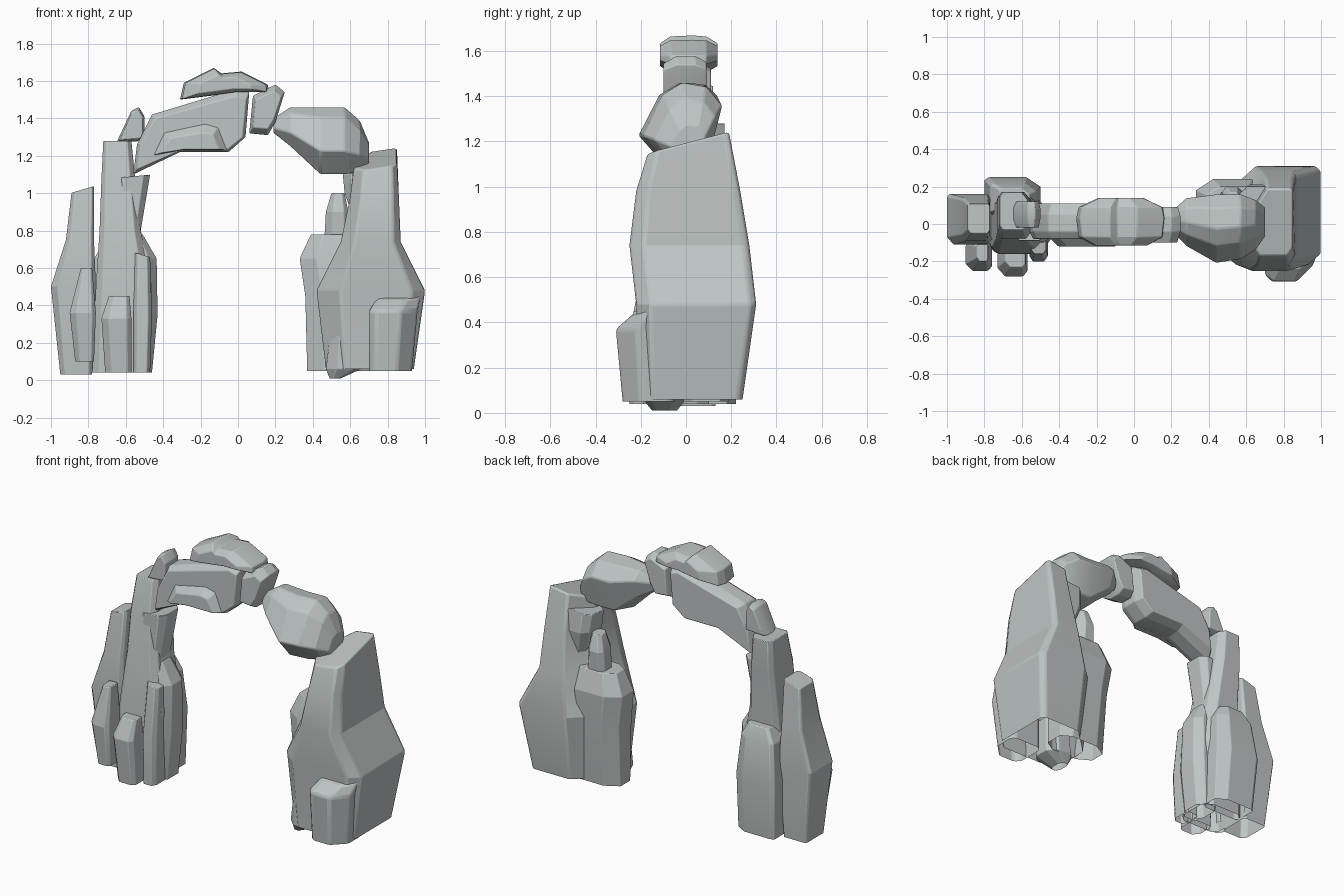
import bpy, bmesh, math

rock_mat = bpy.data.materials.new("grey stone")
rock_mat.diffuse_color = (0.52, 0.56, 0.555, 1)


def loft(name, rings, cap_start, bevel):
    """Skin a list of equal-length point rings into one rock."""
    bm = bmesh.new()
    vr = [[bm.verts.new(p) for p in ring] for ring in rings]
    n = len(vr[0])
    for a, b in zip(vr, vr[1:]):
        for i in range(n):
            j = (i + 1) % n
            bm.faces.new((a[i], a[j], b[j], b[i]))
    bm.faces.new(vr[-1])
    start = bm.faces.new(vr[0][::-1])
    bmesh.ops.recalc_face_normals(bm, faces=bm.faces)
    if not cap_start:
        bm.faces.remove(start)
    me = bpy.data.meshes.new(name)
    bm.to_mesh(me)
    bm.free()
    me.materials.append(rock_mat)
    ob = bpy.data.objects.new(name, me)
    bpy.context.collection.objects.link(ob)
    bpy.context.view_layer.objects.active = ob
    ob.select_set(True)
    mod = ob.modifiers.new("worn_edges", "BEVEL")
    mod.width, mod.segments, mod.limit_method = bevel, 2, 'ANGLE'
    mod.angle_limit = math.radians(25)
    bpy.ops.object.shade_smooth_by_angle(angle=math.radians(15))
    ob.select_set(False)
    return ob


def pillar(name, sections, cut=(.3, .2, .3, .2), slope=(0, 0), bevel=.004):
    """Upright rock, open below. Sections: z, x0, x1, y0, y1; slope tilts the top.
    cut: corner chamfers front-left, front-right, back-right, back-left."""
    rings = []
    for k, (z, x0, x1, y0, y1) in enumerate(sections):
        w, d = x1 - x0, y1 - y0
        a, b, c, e = cut
        pts = [(x0 + a * w, y0), (x1 - b * w, y0), (x1, y0 + b * d), (x1, y1 - c * d),
               (x1 - c * w, y1), (x0 + e * w, y1), (x0, y1 - e * d), (x0, y0 + a * d)]
        sx, sy = slope if k == len(sections) - 1 else (0, 0)
        mx, my = (x0 + x1) / 2, (y0 + y1) / 2
        rings.append([(x, y, z + sx * (x - mx) + sy * (y - my)) for x, y in pts])
    return loft(name, rings, False, bevel)


def boulder(name, outline, layers, bevel=.005):
    """Spanning rock from a front outline (x, z). Layers: y, x scale, z scale, z shift."""
    n = len(outline)
    cx = sum(p[0] for p in outline) / n
    cz = sum(p[1] for p in outline) / n
    rings = [[(cx + (x - cx) * sx, y, cz + (z - cz) * sz + dz) for x, z in outline]
             for y, sx, sz, dz in layers]
    return loft(name, rings, True, bevel)


def span(name, section, stations, bevel=.008):
    """Spanning rock: a unit (y, z) section carried along x. Stations: x, z0, z1, y0, y1."""
    rings = [[(x, y0 + u * (y1 - y0), z0 + v * (z1 - z0)) for u, v in section]
             for x, z0, z1, y0, y1 in stations]
    return loft(name, rings, True, bevel)


# right leg
pillar("right_main_pillar", [
    (.06, .47, .94, -.20, .25), (.48, .42, 1.0, -.22, .31), (.74, .55, .87, -.25, .28),
    (.98, .60, .86, -.22, .24), (1.18, .62, .85, -.17, .19)],
    cut=(.22, .12, .05, .4), slope=(.15, .26), bevel=.015)
pillar("right_front_slab", [
    (.05, .70, .93, -.28, -.05), (.37, .70, .96, -.31, -.05), (.46, .75, .98, -.24, -.05)],
    cut=(.15, .35, .1, .1), slope=(0, .3), bevel=.015)
pillar("right_toe_rock", [
    (.01, .49, .55, -.15, -.04), (.06, .47, .66, -.19, .0), (.30, .50, .66, -.19, .0)])
pillar("right_inner_pillar", [
    (.05, .37, .72, -.01, .19), (.45, .36, .72, -.02, .23), (.65, .33, .70, .0, .24),
    (.78, .39, .66, .03, .20)], cut=(.25, .2, .2, .25))
pillar("right_inner_tip", [
    (.72, .46, .60, .06, .19), (.90, .47, .59, .05, .20), (1.0, .50, .57, .08, .17)])
pillar("right_shoulder", [
    (.86, .62, .74, .02, .18), (1.0, .57, .78, .0, .21), (1.12, .56, .78, .0, .20)],
    cut=(.2, .1, .1, .2), slope=(.1, .1))

# left leg
pillar("left_outer_pillar", [
    (.03, -.95, -.78, -.08, .13), (.5, -1.0, -.76, -.11, .16), (.75, -.92, -.77, -.09, .14),
    (1.02, -.89, -.77, -.05, .11)], cut=(.15, .1, .08, .06), slope=(.3, 0))
pillar("left_front_spike", [
    (.10, -.87, -.77, -.22, -.09), (.36, -.90, -.76, -.25, -.10), (.60, -.84, -.78, -.20, -.11)],
    cut=(.25, .15, .1, .1))
pillar("left_main_pillar", [
    (.04, -.78, -.48, -.15, .12), (.5, -.76, -.46, -.16, .14), (.80, -.74, -.52, -.11, .14),
    (1.08, -.73, -.55, -.08, .17), (1.28, -.72, -.57, -.03, .17)], cut=(.12, .15, .2, .12))
pillar("left_neck", [
    (.60, -.66, -.47, -.09, .09), (.80, -.66, -.52, -.08, .08), (1.09, -.65, -.47, -.09, .10)],
    cut=(.2, .2, .2, .2), slope=(.1, 0))
pillar("left_inner_pillar", [
    (.04, -.60, -.46, -.11, .10), (.35, -.60, -.43, -.12, .11), (.65, -.60, -.435, -.10, .10),
    (.78, -.60, -.51, -.08, .07)], cut=(.3, .25, .25, .2))
pillar("left_front_splinter", [
    (.04, -.56, -.47, -.19, -.05), (.35, -.56, -.46, -.20, -.05), (.67, -.55, -.47, -.16, -.05)],
    cut=(.2, .2, .1, .1), slope=(-.3, 0))
pillar("left_front_stub", [
    (.04, -.71, -.57, -.25, -.10), (.33, -.73, -.57, -.28, -.10), (.45, -.69, -.58, -.23, -.10)],
    cut=(.25, .15, .1, .1))
pillar("left_back_pillar", [
    (.04, -.78, -.50, .06, .22), (.40, -.80, -.50, .05, .25), (.65, -.77, -.52, .05, .22),
    (.73, -.72, -.56, .07, .19)], cut=(.1, .1, .25, .08))

# arch span
boulder("left_span_tip", [(-.65, 1.27), (-.57, 1.44), (-.53, 1.46), (-.50, 1.41), (-.50, 1.28)],
        [(-.02, .8, .85, 0), (.03, 1, 1, 0), (.08, 1, 1, 0), (.12, .8, .85, 0)])
boulder("left_span", [(-.56, 1.10), (-.54, 1.26), (-.46, 1.42), (-.13, 1.52), (.0, 1.56),
                      (.06, 1.54), (.04, 1.30), (-.05, 1.22), (-.31, 1.22)],
        [(-.08, .94, .85, -.01), (-.04, 1, 1, 0), (.05, 1, 1, 0), (.11, .92, .82, 0)])
boulder("left_span_ledge", [(-.46, 1.20), (-.40, 1.33), (-.17, 1.38), (-.10, 1.36), (-.05, 1.23),
                            (-.30, 1.23)],
        [(-.12, .75, .6, -.02), (-.07, 1, 1, 0), (.0, 1, 1, 0)])
boulder("cap_rock", [(-.31, 1.50), (-.29, 1.59), (-.13, 1.67), (-.09, 1.64), (.02, 1.65),
                     (.16, 1.58), (.165, 1.54), (.0, 1.54), (-.15, 1.52)],
        [(-.115, .6, .6, 0), (-.07, .95, .95, 0), (.03, 1, 1, 0), (.09, .95, .95, 0),
         (.14, .5, .6, 0)])
boulder("key_wedge", [(.06, 1.32), (.08, 1.52), (.20, 1.58), (.25, 1.54), (.20, 1.38), (.16, 1.31)],
        [(-.10, .8, .75, 0), (-.04, 1, 1, 0), (.04, 1, 1, 0), (.09, .85, .8, 0)])
span("right_span", [(0, .35), (.25, .85), (.5, 1), (.8, .95), (1, .72), (.85, .15), (.3, 0)],
     [(.19, 1.32, 1.40, -.03, .06), (.28, 1.25, 1.46, -.12, .14), (.44, 1.10, 1.46, -.21, .16),
      (.57, 1.10, 1.46, -.19, .16), (.65, 1.11, 1.39, -.14, .13), (.70, 1.13, 1.27, -.07, .09)])
